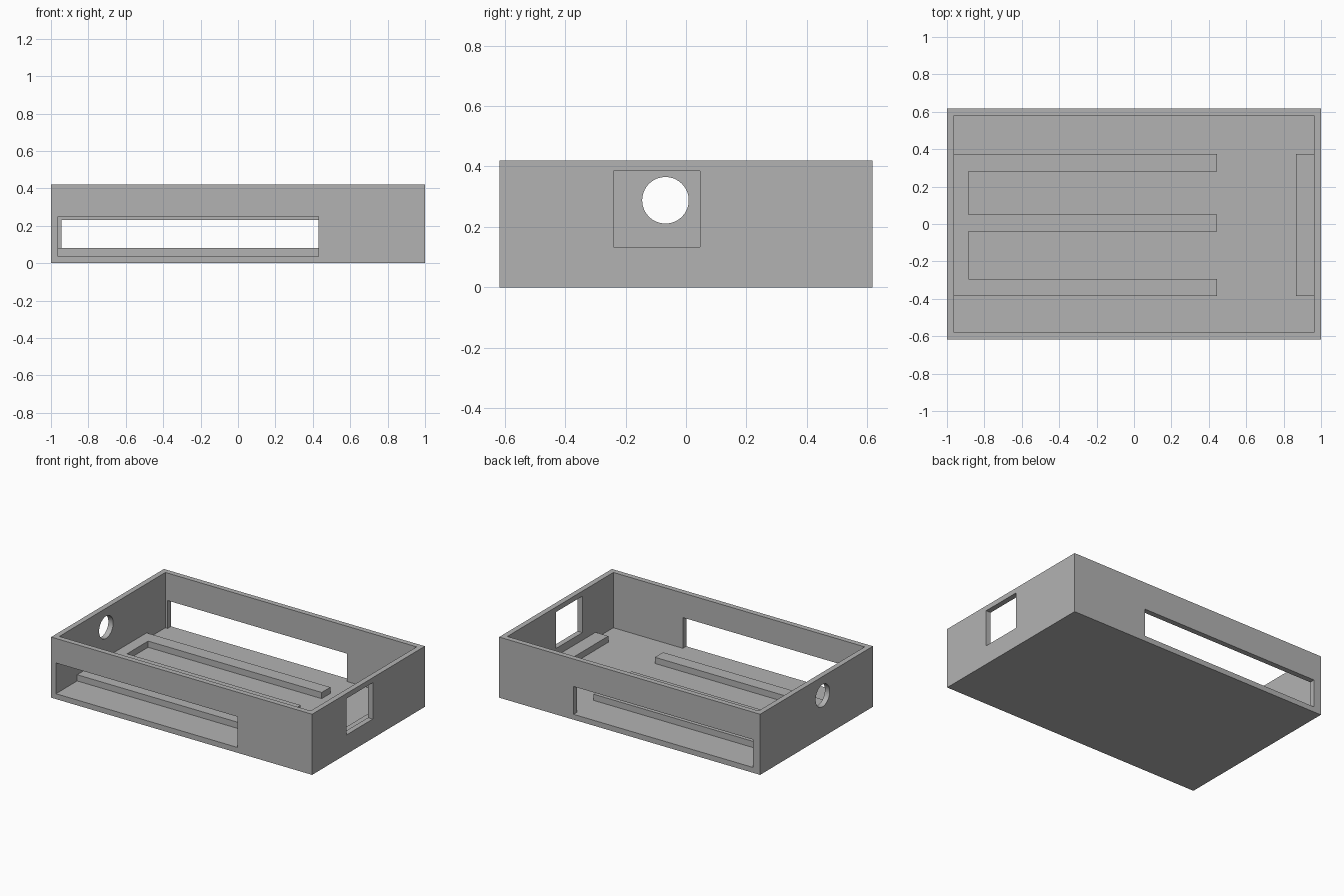
import bpy
import bmesh
import math
from mathutils import Matrix, Vector

cube = bpy.data.objects.get("Cube")
if cube:
    bpy.data.objects.remove(cube, do_unlink=True)

HX, HY, HEIGHT = 1.0, 0.617, 0.42
WALL = 0.037
RAIL_TOP = 0.08

grey = bpy.data.materials.new("plain_grey")
grey.use_nodes = True
grey.diffuse_color = (0.45, 0.45, 0.45, 1)
grey.node_tree.nodes["Principled BSDF"].inputs["Base Color"].default_value = grey.diffuse_color


def add_object(name, bm):
    bmesh.ops.recalc_face_normals(bm, faces=bm.faces)
    mesh = bpy.data.meshes.new(name)
    bm.to_mesh(mesh)
    bm.free()
    mesh.materials.append(grey)
    obj = bpy.data.objects.new(name, mesh)
    bpy.context.collection.objects.link(obj)
    return obj


def box(name, x, y, z):
    """Box from (low, high) ranges on each axis."""
    size = [r[1] - r[0] for r in (x, y, z)]
    middle = Vector([(r[0] + r[1]) / 2 for r in (x, y, z)])
    bm = bmesh.new()
    bmesh.ops.create_cube(bm, size=1, matrix=Matrix.Translation(middle) @ Matrix.Diagonal((*size, 1)))
    return add_object(name, bm)


def prism(name, outline, low, high):
    """Extrude a flat outline upwards."""
    bm = bmesh.new()
    face = bm.faces.new([bm.verts.new((x, y, low)) for x, y in outline])
    top = bmesh.ops.extrude_face_region(bm, geom=[face])["geom"]
    bmesh.ops.translate(bm, vec=(0, 0, high - low),
                        verts=[v for v in top if isinstance(v, bmesh.types.BMVert)])
    if not any(f.calc_center_median().z < low + 0.001 for f in bm.faces):
        bm.faces.new([v for v in bm.verts if v.co.z < low + 0.001])
    return add_object(name, bm)


def cut(target, cutter):
    """Subtract the cutter, bake the result and discard the cutter."""
    cutter.hide_render = True
    mod = target.modifiers.new("cut", "BOOLEAN")
    mod.operation = "DIFFERENCE"
    mod.solver = "EXACT"
    mod.object = cutter
    graph = bpy.context.evaluated_depsgraph_get()
    mesh = bpy.data.meshes.new_from_object(target.evaluated_get(graph))
    target.modifiers.clear()
    target.data = mesh
    bpy.data.objects.remove(cutter, do_unlink=True)


# Open tray with thin walls
tray = box("tray", (-HX, HX), (-HY, HY), (0, HEIGHT))
ix, iy = HX - WALL, HY - WALL
cut(tray, box("cavity", (-ix, ix), (-iy, iy), (WALL, HEIGHT + 0.1)))

# Long slots in the front and back walls
cut(tray, box("front_slot", (-ix, 0.43), (-HY - 0.1, -iy + 0.05), (WALL, 0.25)))
cut(tray, box("back_slot", (-0.945, 0.43), (iy - 0.05, HY + 0.1), (WALL, 0.23)))

# Square window in the left wall
cut(tray, box("side_window", (ix - 0.05, HX + 0.1), (-0.24, 0.047), (0.133, 0.385)))

# Round port in the right wall
bm = bmesh.new()
bmesh.ops.create_cone(bm, cap_ends=True, segments=64, radius1=0.077, radius2=0.077, depth=0.3,
                      matrix=Matrix.Translation((-HX, -0.068, 0.288)) @ Matrix.Rotation(math.pi / 2, 4, "Y"))
cut(tray, add_object("round_port", bm))

# Comb of three rails joined by a spine along the right wall
tip, root = 0.445, -0.885
outline = [(-ix, -0.385)]
fingers = [(-0.385, -0.295), (-0.04, 0.05), (0.28, 0.375)]
for i, (low, high) in enumerate(fingers):
    if i:
        outline.append((root, low))
    outline += [(tip, low), (tip, high)]
    if i < len(fingers) - 1:
        outline.append((root, high))
outline.append((-ix, 0.375))
prism("rail_comb", outline, WALL, RAIL_TOP)

# Support ledge along the left wall
box("support_ledge", (0.865, ix), (-0.385, 0.375), (WALL, RAIL_TOP))
